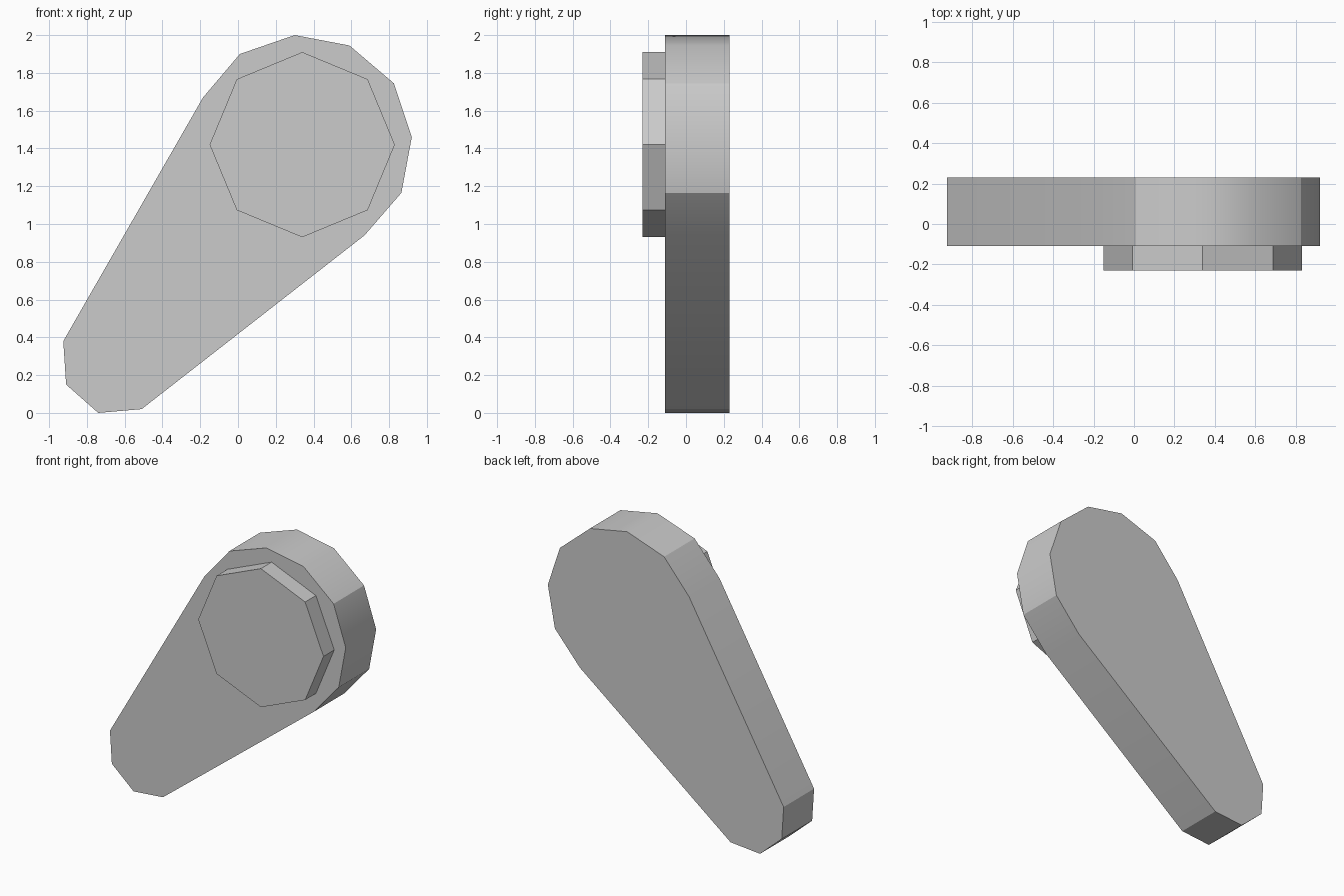
import bpy, bmesh, math

cube = bpy.data.objects.get("Cube")
if cube:
    bpy.data.objects.remove(cube, do_unlink=True)

# One flat grey for the whole model
grey = bpy.data.materials.new("light grey")
grey.use_nodes = True
colour = (0.6, 0.6, 0.6, 1)
grey.diffuse_color = colour
grey.node_tree.nodes["Principled BSDF"].inputs["Base Color"].default_value = colour


def extrude_profile(name, profile, front, back):
    """Make a solid from an x-z outline between two y positions."""
    bm = bmesh.new()
    face = bm.faces.new([bm.verts.new((x, front, z)) for x, z in profile])
    result = bmesh.ops.extrude_face_region(bm, geom=[face], use_keep_orig=True)
    moved = [v for v in result["geom"] if isinstance(v, bmesh.types.BMVert)]
    bmesh.ops.translate(bm, verts=moved, vec=(0, back - front, 0))
    bmesh.ops.recalc_face_normals(bm, faces=bm.faces)
    mesh = bpy.data.meshes.new(name)
    bm.to_mesh(mesh)
    bm.free()
    mesh.materials.append(grey)
    obj = bpy.data.objects.new(name, mesh)
    bpy.context.collection.objects.link(obj)
    bpy.ops.object.select_all(action='DESELECT')
    obj.select_set(True)
    bpy.context.view_layer.objects.active = obj
    bpy.ops.object.shade_smooth_by_angle(angle=math.radians(30))
    return obj


# Tapered arm with a large rounded upper end and a small lower end
arm_outline = [
    (-0.185, 1.67), (0.01, 1.90), (0.30, 2.0), (0.59, 1.945),
    (0.825, 1.745), (0.92, 1.46), (0.865, 1.165), (0.67, 0.94),
    (-0.51, 0.02), (-0.74, 0.0), (-0.91, 0.15), (-0.925, 0.38),
]
extrude_profile("tapered_arm", arm_outline, -0.11, 0.23)

# Octagonal boss on the front of the large end
boss_outline = [(0.34 + 0.49 * math.cos(i * math.pi / 4),
                 1.42 + 0.49 * math.sin(i * math.pi / 4)) for i in range(8)]
extrude_profile("front_boss", boss_outline, -0.23, -0.11)
